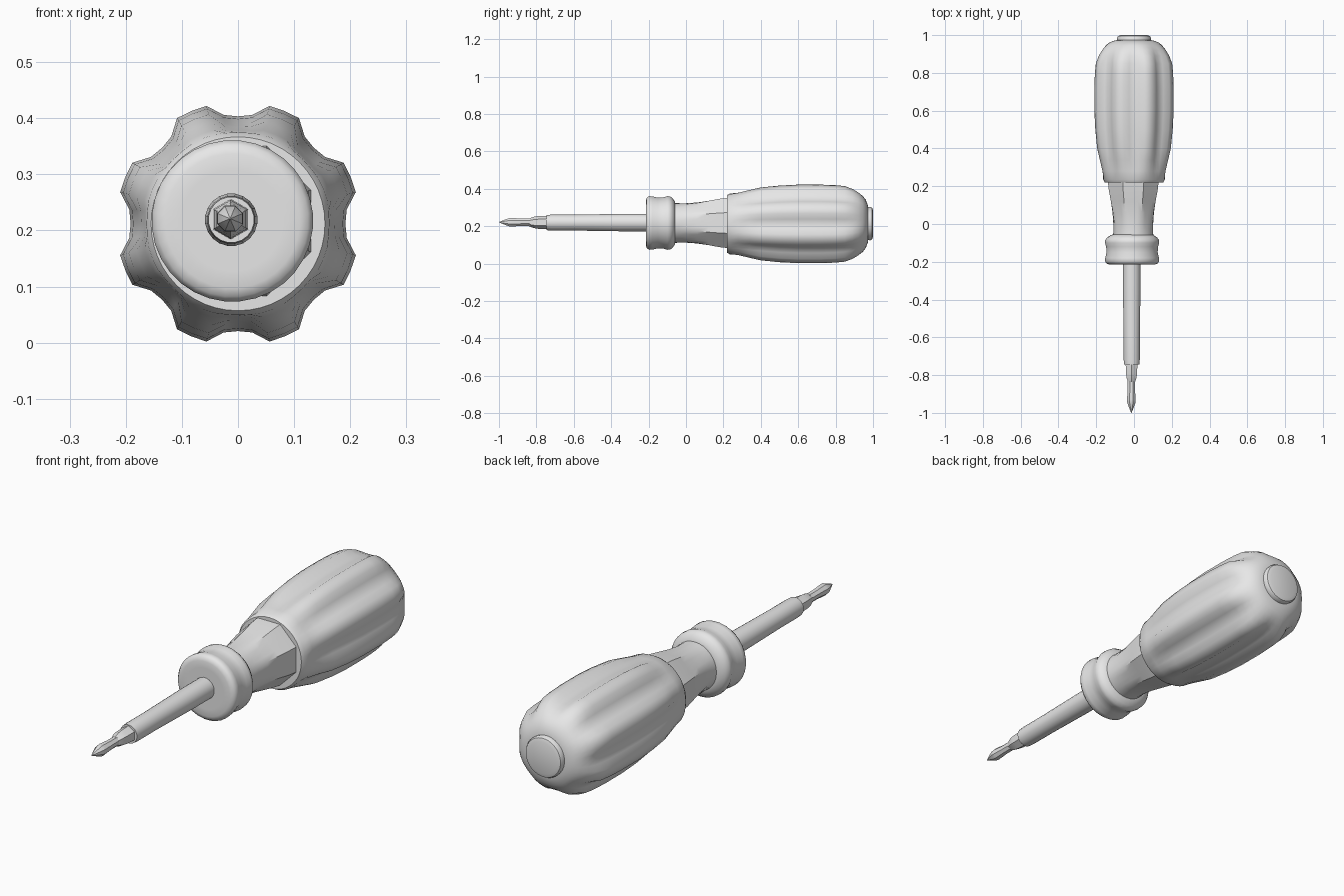
import bpy, bmesh
from math import cos, sin, pi, radians

cube = bpy.data.objects.get("Cube")
if cube:
    bpy.data.objects.remove(cube, do_unlink=True)

grey = bpy.data.materials.new("plain grey")
grey.use_nodes = True
grey.diffuse_color = (0.8, 0.8, 0.8, 1)
grey.node_tree.nodes["Principled BSDF"].inputs["Base Color"].default_value = (0.8, 0.8, 0.8, 1)


def lathe(name, profile, segments, centre, shape=None, smooth=40):
    """Turn (y, radius) points about the y axis; shape(index, angle, y) scales the radius."""
    bm = bmesh.new()
    rings = []
    for y, r in profile:
        ring = []
        for i in range(segments):
            a = 2 * pi * (i + 0.5 * (shape is None)) / segments
            rr = r * (shape(i, a, y) if shape else 1)
            ring.append(bm.verts.new((centre[0] + rr * cos(a), y, centre[1] + rr * sin(a))))
        rings.append(ring)
    for a, b in zip(rings, rings[1:]):
        for i in range(segments):
            j = (i + 1) % segments
            bm.faces.new((a[i], a[j], b[j], b[i]))
    bm.faces.new(rings[0])
    bm.faces.new(rings[-1])
    bmesh.ops.recalc_face_normals(bm, faces=bm.faces)
    mesh = bpy.data.meshes.new(name)
    bm.to_mesh(mesh)
    bm.free()
    mesh.materials.append(grey)
    mesh.shade_smooth()
    mesh.set_sharp_from_angle(angle=radians(smooth))
    obj = bpy.data.objects.new(name, mesh)
    bpy.context.collection.objects.link(obj)
    return obj


# Grip with eight lobes that fade out at both ends
def lobes(i, a, y):
    step = abs((i + 3) % 6 - 3)          # steps from the middle of a flute
    wave = (-0.08, -0.06, 0.045, 0.045)[step]
    fade = min(1, max(0, (y - 0.22) / 0.18), max(0, (0.96 - y) / 0.11))
    return 1 + wave * fade


lathe("grip", [(0.22, 0.13), (0.22, 0.155), (0.235, 0.164), (0.28, 0.17), (0.34, 0.182),
               (0.4, 0.193), (0.5, 0.203), (0.6, 0.208), (0.72, 0.208), (0.8, 0.205),
               (0.85, 0.2), (0.89, 0.188), (0.92, 0.172), (0.945, 0.152),
               (0.962, 0.128), (0.972, 0.1), (0.975, 0.07)],
      48, (0, 0.212), lobes, 50)

# Round button at the end of the grip
lathe("end_button", [(0.95, 0.088), (0.985, 0.09), (0.995, 0.085), (1.0, 0.07)],
      32, (0, 0.214))


# Neck, eight-sided at the grip and round at the collar
def octagon(i, a, y):
    facet = cos(pi / 8) / cos((a + pi / 8) % (pi / 4) - pi / 8)
    amount = min(1, max(0, (y + 0.05) / 0.15))
    return 1 + (facet - 1) * amount


lathe("neck", [(-0.08, 0.107), (-0.04, 0.106), (0.0, 0.108), (0.06, 0.116),
               (0.12, 0.128), (0.18, 0.14), (0.23, 0.146)],
      32, (-0.004, 0.217), octagon, 30)

# Collar with a shallow waist
lathe("collar", [(-0.215, 0.09), (-0.215, 0.12), (-0.21, 0.135), (-0.198, 0.144),
                 (-0.18, 0.143), (-0.15, 0.136), (-0.12, 0.138), (-0.1, 0.144),
                 (-0.085, 0.143), (-0.07, 0.132), (-0.06, 0.115), (-0.055, 0.1)],
      32, (-0.01, 0.217), smooth=60)

# Steel shaft
lathe("shaft", [(-0.745, 0.034), (-0.745, 0.041), (-0.72, 0.043), (-0.6, 0.043),
                (-0.35, 0.047), (-0.2, 0.047)], 20, (-0.012, 0.219))

# Six-sided bit shank and pointed tip
lathe("bit_shank", [(-0.84, 0.02), (-0.815, 0.03), (-0.79, 0.034), (-0.735, 0.036)],
      6, (-0.013, 0.22), smooth=25)
lathe("bit_tip", [(-1.0, 0.001), (-0.975, 0.012), (-0.945, 0.024), (-0.93, 0.025),
                  (-0.88, 0.021), (-0.83, 0.021)], 8, (-0.014, 0.221))
